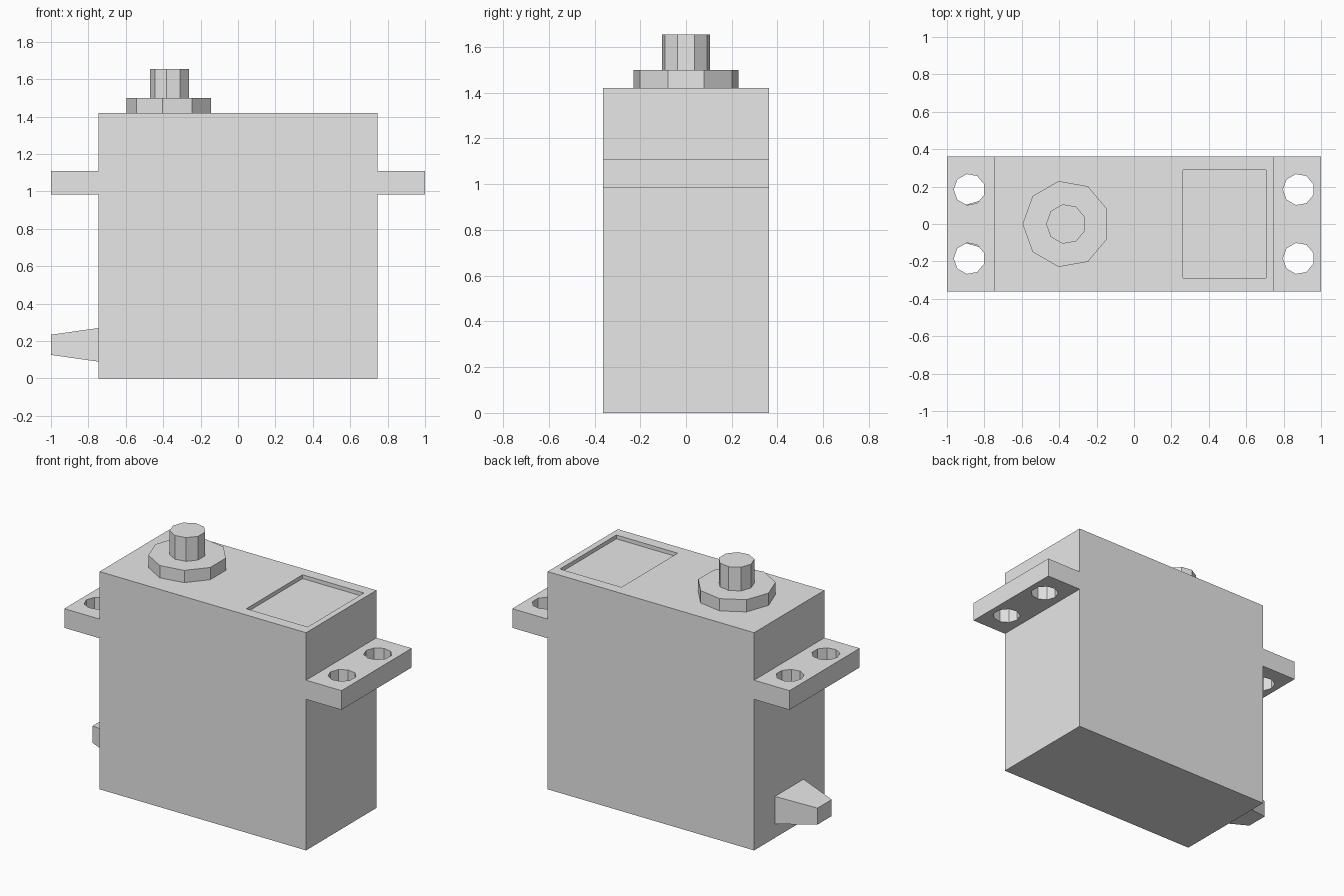
import bpy
import math

cube = bpy.data.objects.get("Cube")
if cube:
    bpy.data.objects.remove(cube, do_unlink=True)

# Single plain plastic colour
GREY = (0.8, 0.8, 0.8, 1.0)
plastic = bpy.data.materials.new("grey plastic")
plastic.use_nodes = True
plastic.diffuse_color = GREY
plastic.node_tree.nodes["Principled BSDF"].inputs["Base Color"].default_value = GREY


def finish(obj, name):
    obj.name = obj.data.name = name
    obj.data.materials.append(plastic)
    return obj


def box(name, low, high):
    centre = [(a + b) / 2 for a, b in zip(low, high)]
    bpy.ops.mesh.primitive_cube_add(size=1, location=centre)
    obj = bpy.context.object
    obj.scale = [b - a for a, b in zip(low, high)]
    bpy.ops.object.transform_apply(location=True, rotation=True, scale=True)
    return finish(obj, name)


def nonagon(name, x, y, radius, bottom, top):
    # Nine-sided prism with a corner pointing to -x
    bpy.ops.mesh.primitive_cylinder_add(
        vertices=9, radius=radius, depth=top - bottom,
        location=(x, y, (bottom + top) / 2), rotation=(0, 0, math.pi / 2))
    bpy.ops.object.transform_apply(location=True, rotation=True, scale=True)
    return finish(bpy.context.object, name)


def cut(target, cutter):
    cutter.hide_render = True
    mod = target.modifiers.new("cut", 'BOOLEAN')
    mod.operation = 'DIFFERENCE'
    mod.solver = 'EXACT'
    mod.object = cutter
    bpy.context.view_layer.objects.active = target
    bpy.ops.object.modifier_apply(modifier=mod.name)
    bpy.data.objects.remove(cutter, do_unlink=True)


HALF_X, HALF_Y, TOP = 0.745, 0.362, 1.42

# Housing with a shallow label recess on top
housing = box("housing", (-HALF_X, -HALF_Y, 0), (HALF_X, HALF_Y, TOP))
cut(housing, box("recess_cutter", (0.263, -0.29, TOP - 0.025), (0.706, 0.29, TOP + 0.1)))

# Mounting tabs, each with two screw holes
for side, name in ((-1, "right_mounting_tab"), (1, "left_mounting_tab")):
    ends = sorted((side * HALF_X, side))
    tab = box(name, (ends[0], -HALF_Y, 0.985), (ends[1], HALF_Y, 1.11))
    for y in (-0.184, 0.184):
        cut(tab, nonagon("hole_cutter", side * 0.88, y, 0.084, 0.9, 1.2))

# Output boss and shaft
nonagon("output_boss", -0.363, 0, 0.233, TOP, 1.50)
nonagon("output_shaft", -0.363, 0, 0.107, 1.50, 1.655)

# Tapered cable strain relief
relief = box("cable_strain_relief", (-1, -0.147, 0.09), (-HALF_X, 0.147, 0.27))
for v in relief.data.vertices:
    if v.co.x < -0.9:
        v.co.y *= 0.5
        v.co.z = 0.18 + (v.co.z - 0.18) * 0.6
